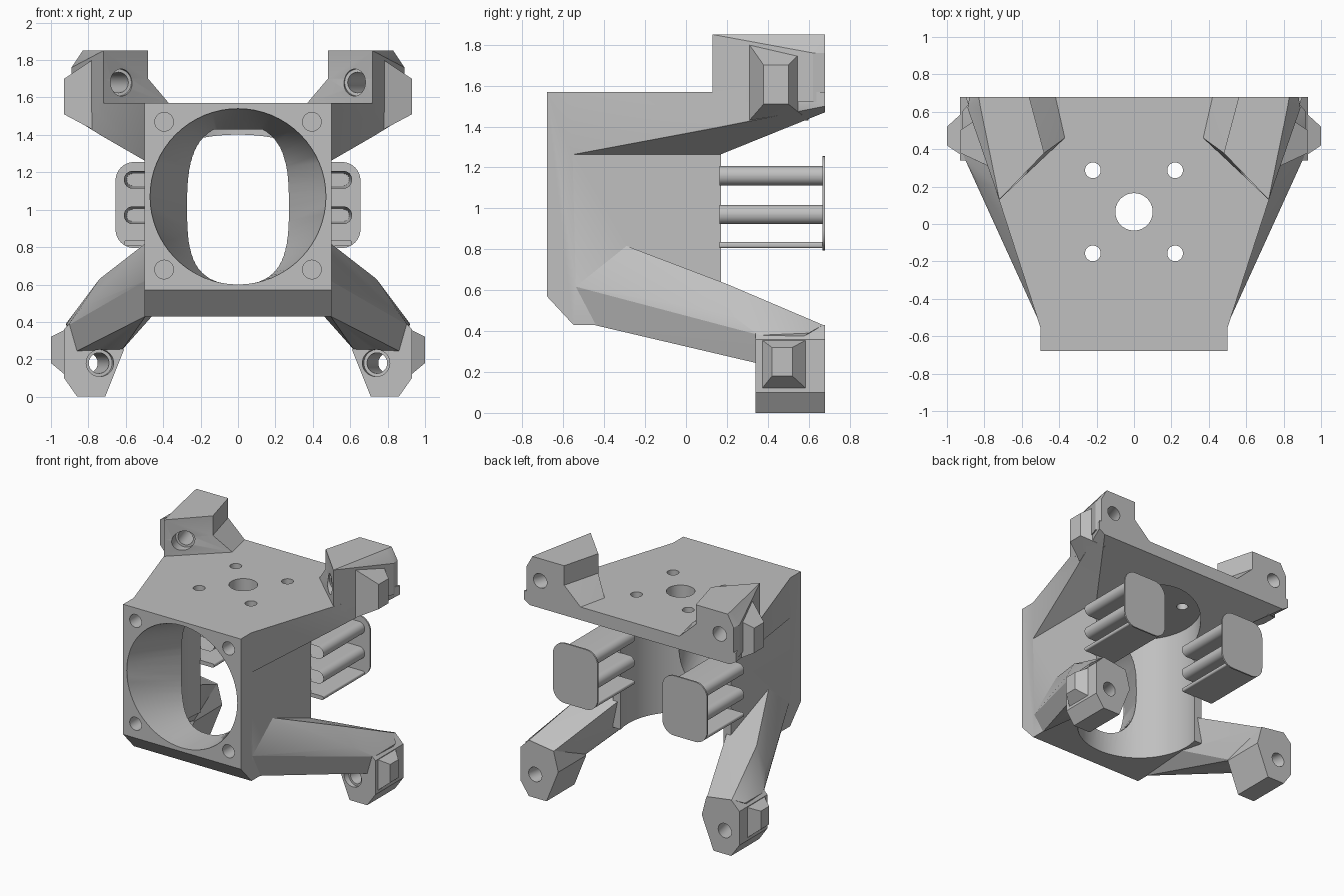
import bpy, bmesh, math
from mathutils import Vector

cube = bpy.data.objects.get("Cube")
if cube:
    bpy.data.objects.remove(cube, do_unlink=True)

grey = bpy.data.materials.new("light grey plastic")
grey.use_nodes = True
colour = (0.53, 0.53, 0.53, 1)
grey.diffuse_color = colour
grey.node_tree.nodes["Principled BSDF"].inputs["Base Color"].default_value = colour


def finish(name, bm):
    bmesh.ops.recalc_face_normals(bm, faces=bm.faces[:])
    mesh = bpy.data.meshes.new(name)
    bm.to_mesh(mesh)
    bm.free()
    mesh.materials.append(grey)
    obj = bpy.data.objects.new(name, mesh)
    bpy.context.collection.objects.link(obj)
    return obj


def hull(name, points, side=1):
    bm = bmesh.new()
    for x, y, z in points:
        bm.verts.new((x * side, y, z))
    res = bmesh.ops.convex_hull(bm, input=bm.verts[:])
    spare = [g for g in res["geom_interior"] if isinstance(g, bmesh.types.BMVert)]
    bmesh.ops.delete(bm, geom=spare, context='VERTS')
    bmesh.ops.dissolve_limit(bm, angle_limit=0.005, verts=bm.verts[:], edges=bm.edges[:])
    return finish(name, bm)


def loft(name, rings, hollow=0):
    """Join matching rings of points; optionally bore the first end."""
    bm = bmesh.new()
    loops = [[bm.verts.new(p) for p in ring] for ring in rings]
    n = len(loops[0])
    for a, b in zip(loops, loops[1:]):
        for i in range(n):
            j = (i + 1) % n
            bm.faces.new((a[i], a[j], b[j], b[i]))
    first = bm.faces.new(loops[0])
    bm.faces.new(loops[-1][::-1])
    bmesh.ops.recalc_face_normals(bm, faces=bm.faces[:])
    if hollow:
        bmesh.ops.inset_region(bm, faces=[first], thickness=0.015)
        bmesh.ops.translate(bm, verts=first.verts[:], vec=(0, hollow, 0))
    return finish(name, bm)


def rod(name, a, b, radius, n=40):
    a, b = Vector(a), Vector(b)
    turn = (b - a).to_track_quat('Z', 'Y')
    angles = [2 * math.pi * i / n for i in range(n)]
    circle = [turn @ Vector((radius * math.cos(t), radius * math.sin(t), 0)) for t in angles]
    return loft(name, [[a + c for c in circle], [b + c for c in circle]])


def rounded(cx, cz, w, h, r, y, steps=8):
    """Rounded rectangle in the xz plane."""
    pts = []
    for k, (sx, sz) in enumerate(((1, 1), (-1, 1), (-1, -1), (1, -1))):
        for i in range(steps + 1):
            t = math.pi / 2 * (k + i / steps)
            pts.append((cx + sx * (w / 2 - r) + r * math.cos(t), y,
                        cz + sz * (h / 2 - r) + r * math.sin(t)))
    return pts


def combine(target, other, operation):
    mod = target.modifiers.new("join", 'BOOLEAN')
    mod.operation, mod.solver, mod.object = operation, 'EXACT', other
    other.hide_render = True
    bpy.context.view_layer.objects.active = target
    bpy.ops.object.modifier_apply(modifier=mod.name)
    bpy.data.objects.remove(other, do_unlink=True)


# Main housing block with a chamfered lower front edge
profile = [(-0.68, 0.57), (-0.55, 0.43), (0.17, 0.43), (0.17, 1.57), (-0.68, 1.57)]
housing = hull("housing", [(s * 0.5, y, z) for s in (1, -1) for y, z in profile])

# Flared top plate with a sloping underside
edge = [(0.495, -0.57, 1.57), (0.495, -0.57, 1.26), (0.495, 0.16, 1.26), (0.72, 0.13, 1.57),
        (0.72, 0.13, 1.39), (0.9, 0.68, 1.57), (0.9, 0.68, 1.5), (0.85, 0.68, 1.47)]
parts = [hull("top_plate", edge + [(-x, y, z) for x, y, z in edge])]

ear_base = [(0.37, 0.46), (0.72, 0.13), (0.89, 0.62), (0.88, 0.68), (0.42, 0.68)]
ear_mid = [(0.48, 0.38), (0.72, 0.13), (0.89, 0.62), (0.88, 0.68), (0.56, 0.68)]
ear_top = [(0.48, 0.38), (0.72, 0.13), (0.82, 0.62), (0.83, 0.68), (0.56, 0.68)]
foot = [(0.65, 0.4), (0.86, 0.43), (0.93, 0.36), (0.93, 0.1), (0.86, 0), (0.71, 0), (0.61, 0.25)]
arm = [(0.495, -0.55, 0.62), (0.495, -0.45, 0.43), (0.495, -0.3, 0.82), (0.46, 0.16, 0.64),
       (0.46, 0, 0.43), (0.74, 0.2, 0.63), (0.83, 0.22, 0.48), (0.65, 0.67, 0.4),
       (0.86, 0.67, 0.43), (0.92, 0.6, 0.39), (0.91, 0.36, 0.38), (0.62, 0.36, 0.25),
       (0.87, 0.36, 0.24)]


def pad(x0, x1, outer, inner):
    pts = []
    for x, (ya, yb, za, zb) in ((x0, inner), (x1, outer)):
        pts += [(x, y, z) for y in (ya, yb) for z in (za, zb)]
    return pts


for s in (1, -1):
    # Upper mounting ears
    parts.append(hull("ear_flare", [(x, y, 1.52) for x, y in ear_base]
                      + [(x, y, 1.57) for x, y in ear_base]
                      + [(x, y, 1.7) for x, y in ear_mid], s))
    parts.append(hull("ear_top", [(x, y, z) for x, y in ear_mid for z in (1.6, 1.76)]
                      + [(x, y, 1.85) for x, y in ear_top], s))
    parts.append(hull("ear_clip", pad(0.78, 0.93, (0.38, 0.5, 1.51, 1.7),
                                      (0.31, 0.6, 1.43, 1.8)), s))
    # Lower arms and feet
    parts.append(hull("arm", arm, s))
    parts.append(hull("foot", [(x, y, z) for x, z in foot for y in (0.34, 0.68)], s))
    parts.append(hull("foot_clip", pad(0.88, 1.0, (0.42, 0.52, 0.18, 0.32),
                                       (0.34, 0.63, 0.08, 0.38)), s))
for part in parts:
    combine(housing, part, 'UNION')

# Motor well, open below and behind
cuts = [rod("motor_well", (0, 0.06, -0.2), (0, 0.06, 1.43), 0.45, 72)]


# Air duct from a round mouth to a narrow slot
def oval(a, b, cz, y, power, n=64):
    pts = []
    for i in range(n):
        c, d = math.cos(2 * math.pi * i / n), math.sin(2 * math.pi * i / n)
        pts.append((a * math.copysign(abs(c) ** (2 / power), c), y,
                    cz + b * math.copysign(abs(d) ** (2 / power), d)))
    return pts


cuts.append(loft("duct", [oval(0.47, 0.47, 1.07, -0.7, 2), oval(0.47, 0.47, 1.07, -0.67, 2),
                          oval(0.22, 0.4, 1.0, -0.2, 3)]))

# Motor shaft and screw holes in the top
cuts.append(rod("shaft_hole", (0, 0.065, 1.3), (0, 0.065, 1.7), 0.1))
for s in (1, -1):
    for t in (1, -1):
        x, y = s * 0.22, 0.065 + t * 0.222
        cuts.append(rod("motor_screw_hole", (x, y, 1.3), (x, y, 1.7), 0.042))
        # Fan screw holes in the front corners
        x, z = s * 0.395, 1.075 + t * 0.395
        cuts.append(rod("fan_screw_hole", (x, -0.8, z), (x, -0.5, z), 0.05))
    # Slanted mounting holes with counterbores
    for a, b, bore in (((0.57, 0.05, 1.68), (0.8, 0.8, 1.68), 0.3),
                       ((0.71, 0.2, 0.18), (0.83, 0.8, 0.18), 0.28)):
        a, b = Vector((a[0] * s, *a[1:])), Vector((b[0] * s, *b[1:]))
        cuts.append(rod("mount_hole", a, b, 0.055))
        cuts.append(rod("counterbore", a, a.lerp(b, bore), 0.072))
for cut in cuts:
    combine(housing, cut, 'DIFFERENCE')

# Rear pads carried on hollow slot-shaped rails
smooth = [housing]
for s, side in ((1, "left"), (-1, "right")):
    cx = s * 0.465
    smooth.append(loft(side + "_rear_pad", [rounded(cx, 1.025, 0.38, 0.46, 0.1, y)
                                            for y in (0.668, 0.68)]))
    for z, h, r in ((1.16, 0.095, 0.047), (0.97, 0.095, 0.047), (0.82, 0.03, 0.012)):
        rings = [rounded(cx, z, 0.29, h, r, y) for y in (0.165, 0.67)]
        smooth.append(loft(side + "_rail", rings, 0.4 if h > 0.05 else 0))

for obj in smooth:
    bpy.ops.object.select_all(action='DESELECT')
    obj.select_set(True)
    bpy.context.view_layer.objects.active = obj
    bpy.ops.object.shade_smooth_by_angle(angle=math.radians(25))
